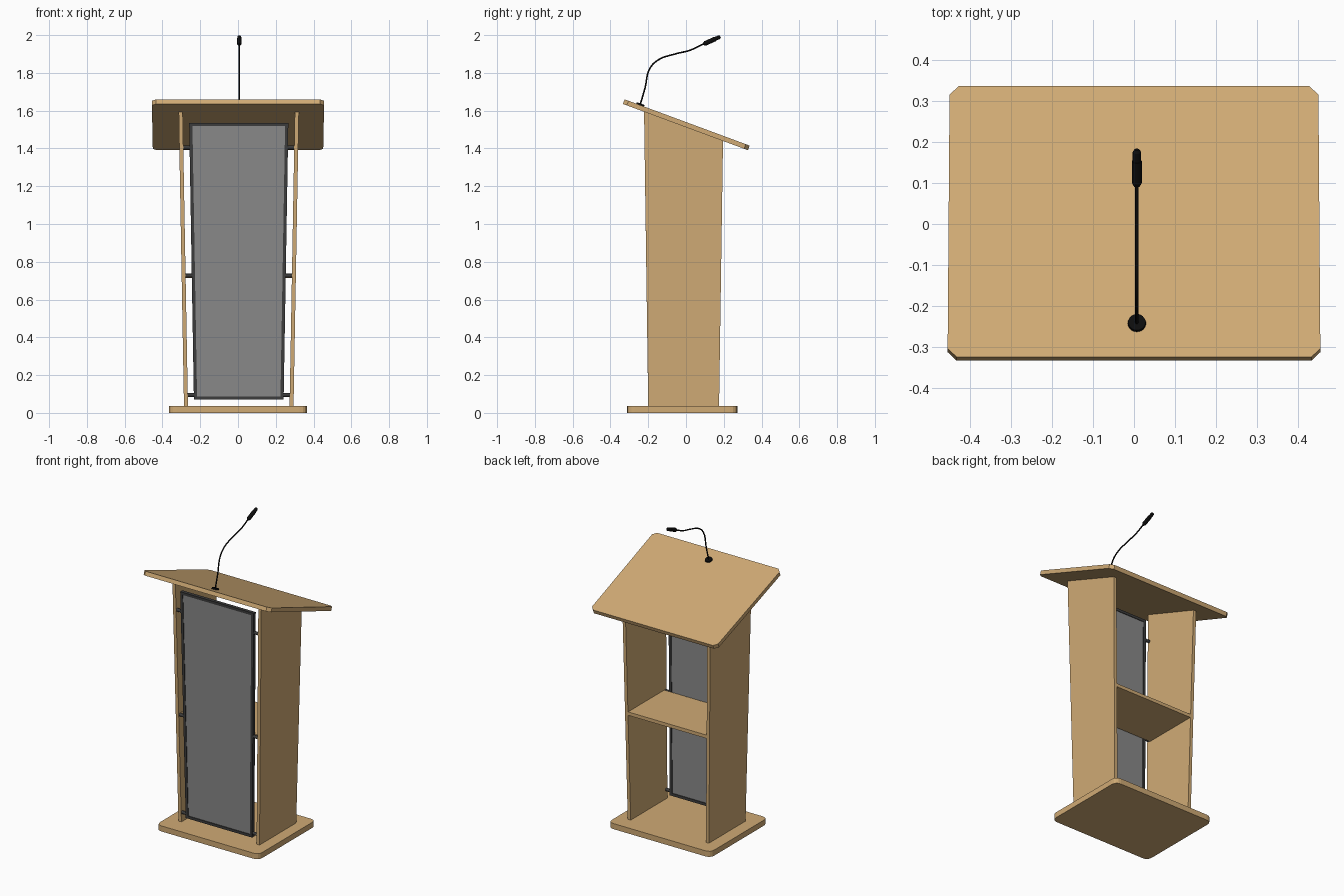
import bpy, bmesh, math
from mathutils import Vector

if "Cube" in bpy.data.objects:
    bpy.data.objects.remove(bpy.data.objects["Cube"])


def mat(name, col):
    m = bpy.data.materials.new(name)
    m.diffuse_color = (*col, 1)
    m.use_nodes = True
    m.node_tree.nodes["Principled BSDF"].inputs["Base Color"].default_value = m.diffuse_color
    return m


WOOD = mat("light_wood", (0.63, 0.405, 0.178))
GREY = mat("grey_panel", (0.25, 0.25, 0.25))
DARK = mat("dark_frame", (0.045, 0.045, 0.045))
BLACK = mat("black", (0.004, 0.004, 0.004))
CX = 0.004  # slight sideways offset of the body


def solids(name, parts, material):
    """Each part is a pair of matching loops, joined into a closed solid."""
    bm = bmesh.new()
    for a, b in parts:
        va = [bm.verts.new(p) for p in a]
        vb = [bm.verts.new(p) for p in b]
        bm.faces.new(va)
        bm.faces.new(vb[::-1])
        n = len(va)
        for i in range(n):
            j = (i + 1) % n
            bm.faces.new((va[j], va[i], vb[i], vb[j]))
    bmesh.ops.recalc_face_normals(bm, faces=bm.faces)
    me = bpy.data.meshes.new(name)
    bm.to_mesh(me)
    bm.free()
    me.materials.append(material)
    ob = bpy.data.objects.new(name, me)
    bpy.context.collection.objects.link(ob)
    return ob


def plate(name, outline, thick, radius, steps, material):
    """Flat board with its top at local z = 0 and cut or rounded corners."""
    pts, n = [], len(outline)
    for i, p in enumerate(outline):
        p = Vector(p)
        a = p + (Vector(outline[i - 1]) - p).normalized() * radius
        b = p + (Vector(outline[(i + 1) % n]) - p).normalized() * radius
        for k in range(steps + 1):
            t = k / steps
            pts.append(a * (1 - t) ** 2 + p * 2 * t * (1 - t) + b * t * t)
    return solids(name, [([(p.x, p.y, 0) for p in pts],
                          [(p.x, p.y, -thick) for p in pts])], material)


def rod(name, p, q, r1, r2, sides, material):
    p, q = Vector(p), Vector(q)
    d = q - p
    bpy.ops.mesh.primitive_cone_add(vertices=sides, radius1=r1, radius2=r2, depth=d.length,
                                    location=(p + q) / 2,
                                    rotation=d.to_track_quat('Z', 'Y').to_euler())
    ob = bpy.context.object
    ob.name = name
    ob.data.materials.append(material)
    bpy.ops.object.shade_smooth_by_angle(angle=math.radians(40))
    return ob


def front_y(z):  # leaning front edge
    return -0.2 - 0.022 * (z - 0.035) / 1.56


def half_w(z):  # half width of the front panel
    return 0.2375 + 0.025 * (z - 0.07) / 1.465


def side_x(z):  # inner face of the side boards
    return 0.269 + 0.028 * (z - 0.035) / 1.56


# base
base = plate("base", [(-.366, -.312), (.366, -.312), (.366, .272), (-.366, .272)],
             0.036, 0.04, 4, WOOD)
base.location.z = 0.036

# sloping desk top
SLOPE = math.radians(20.3)
top = plate("desk_top", [(-.456, -.353), (.456, -.353), (.451, .353), (-.451, .353)],
            0.026, 0.022, 1, WOOD)
top.location = (0, 0.006, 1.5375)
top.rotation_euler.x = -SLOPE

# side boards
profile = [(-.2, .035), (.175, .035), (.196, 1.442), (-.222, 1.597)]
for s, nm in ((-1, "left"), (1, "right")):
    solids(nm + "_side", [([(CX + s * side_x(z), y, z) for y, z in profile],
                           [(CX + s * (side_x(z) + .021), y, z) for y, z in profile])], WOOD)

# middle shelf
loops = [[(CX + s * side_x(z), y, z) for s, y in
          ((-1, -.185), (1, -.185), (1, .184), (-1, .184))] for z in (.714, .736)]
solids("shelf", [loops], WOOD)


# front panel: mitred frame around an inset pane
def ring(inset, depth):
    return [(CX + s * (half_w(z) - inset), front_y(z) + depth, z)
            for s, z in ((-1, .07 + inset), (1, .07 + inset),
                         (1, 1.535 - inset), (-1, 1.535 - inset))]


o1, o2, i1, i2 = ring(0, .0), ring(0, .022), ring(.017, .0), ring(.017, .022)
bars = []
for i in range(4):
    j = (i + 1) % 4
    bars.append(([o1[i], o1[j], i1[j], i1[i]], [o2[i], o2[j], i2[j], i2[i]]))
solids("panel_frame", bars, DARK)
solids("front_pane", [(ring(.016, .004), ring(.016, .018))], GREY)

# pegs holding the panel between the sides
for z in (.095, .727, 1.405):
    for s in (-1, 1):
        y = front_y(z) + .011
        rod("panel_peg", (CX + s * (half_w(z) - .005), y, z),
            (CX + s * (side_x(z) + .004), y, z), .01, .01, 12, DARK)

# microphone foot, gooseneck and head
MX = 0.007
n = Vector((0, math.sin(SLOPE), math.cos(SLOPE)))
foot = Vector((MX, -.243, 1.629))
rod("mic_foot", foot - n * .003, foot + n * .009, .023, .021, 24, BLACK)

cu = bpy.data.curves.new("mic_neck", 'CURVE')
cu.dimensions = '3D'
cu.bevel_depth = .0042
cu.bevel_resolution = 2
cu.resolution_u = 6
cu.use_fill_caps = True
path = [(-.243, 1.63), (-.217, 1.72), (-.192, 1.822), (-.148, 1.868),
        (-.058, 1.9), (.021, 1.92), (.095, 1.954)]
sp = cu.splines.new('BEZIER')
sp.bezier_points.add(len(path) - 1)
for bp, (y, z) in zip(sp.bezier_points, path):
    bp.co = (MX, y, z)
    bp.handle_left_type = bp.handle_right_type = 'AUTO'
cu.materials.append(BLACK)
bpy.context.collection.objects.link(bpy.data.objects.new("mic_neck", cu))

a, b = Vector((MX, .092, 1.952)), Vector((MX, .182, 1.992))
d = b - a
for nm, t0, t1, r1, r2 in (("mic_collar", 0, .1, .007, .0125), ("mic_body", .1, .68, .0125, .0125),
                           ("mic_grille", .68, .93, .0105, .0105), ("mic_tip", .93, 1, .0105, .006)):
    rod(nm, a + d * t0, a + d * t1, r1, r2, 16, BLACK)
